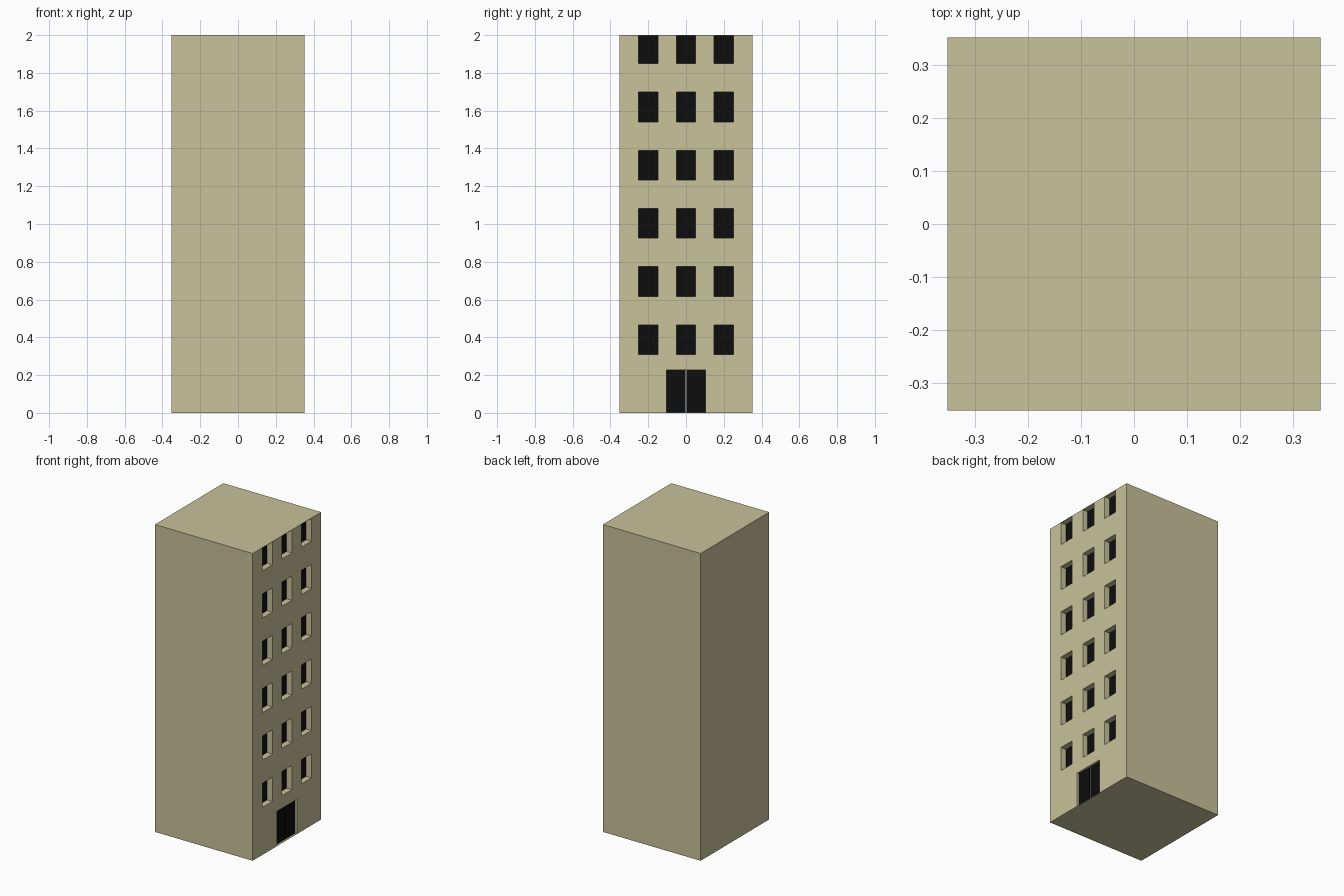
import bpy, bmesh
from mathutils import Matrix, Vector

if "Cube" in bpy.data.objects:
    bpy.data.objects.remove(bpy.data.objects["Cube"])

HALF, HEIGHT = 0.352, 2.0
WINDOW_DEPTH, DOOR_DEPTH = 0.04, 0.016


def material(name, rgb):
    m = bpy.data.materials.new(name)
    m.diffuse_color = (*rgb, 1)
    m.use_nodes = True
    m.node_tree.nodes["Principled BSDF"].inputs["Base Color"].default_value = m.diffuse_color
    return m


def boxes(name, extents, mat=None):
    """One object made of boxes given as (low corner, high corner)."""
    bm = bmesh.new()
    for lo, hi in extents:
        lo, hi = Vector(lo), Vector(hi)
        mat4 = Matrix.Translation((lo + hi) / 2) @ Matrix.Diagonal((*(hi - lo), 1))
        bmesh.ops.create_cube(bm, size=1, matrix=mat4)
    mesh = bpy.data.meshes.new(name)
    bm.to_mesh(mesh)
    bm.free()
    if mat:
        mesh.materials.append(mat)
    ob = bpy.data.objects.new(name, mesh)
    bpy.context.collection.objects.link(ob)
    return ob


wall = material("wall", (0.578, 0.539, 0.323))
dark = material("dark_glass", (0.004, 0.004, 0.004))
light = material("door_gap", (0.55, 0.55, 0.55))

# Window and door openings on the +x facade
openings = [((y - 0.051, y + 0.051), (0.309 + 0.308 * i, min(0.466 + 0.308 * i, 1.998)))
            for i in range(6) for y in (-0.2, 0, 0.2)]
door_y, door_z = (-0.102, 0.102), (0.002, 0.226)

cuts = [((HALF - WINDOW_DEPTH, y[0], z[0]), (HALF + 0.1, y[1], z[1])) for y, z in openings]
cuts.append(((HALF - DOOR_DEPTH, door_y[0], door_z[0]), (HALF + 0.1, door_y[1], door_z[1])))

# Tower block with recesses
tower = boxes("tower", [((-HALF, -HALF, 0), (HALF, HALF, HEIGHT))], wall)
cutter = boxes("opening_cutter", cuts, wall)
cutter.hide_render = True
mod = tower.modifiers.new("openings", 'BOOLEAN')
mod.operation, mod.solver, mod.object = 'DIFFERENCE', 'EXACT', cutter
bpy.context.view_layer.objects.active = tower
bpy.ops.object.modifier_apply(modifier=mod.name)
bpy.data.objects.remove(cutter)

# Dark panes at the back of each recess
x = HALF - WINDOW_DEPTH
boxes("window_panes", [((x - 0.002, y[0], z[0]), (x + 0.002, y[1], z[1]))
                       for y, z in openings], dark)

# Double door with a light gap between the leaves
x = HALF - DOOR_DEPTH
boxes("door_leaves", [((x - 0.002, a, door_z[0]), (x + 0.003, b, door_z[1]))
                      for a, b in ((door_y[0], -0.003), (0.003, door_y[1]))], dark)
boxes("door_gap", [((x - 0.002, -0.003, door_z[0]), (x + 0.001, 0.003, door_z[1]))], light)
